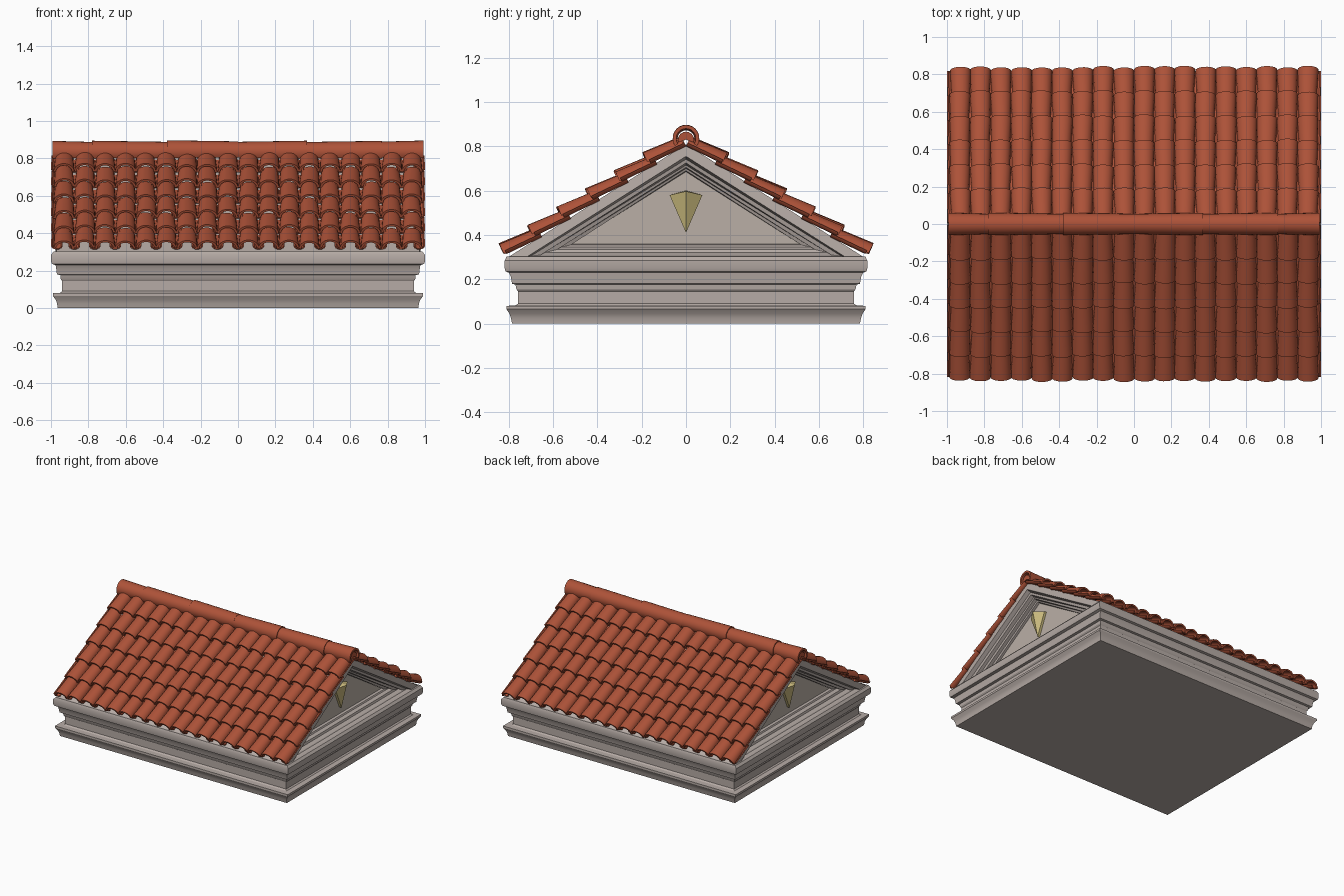
import bpy, bmesh, math, random
from mathutils import Vector

random.seed(4)
if "Cube" in bpy.data.objects:
    bpy.data.objects.remove(bpy.data.objects["Cube"], do_unlink=True)


def material(name, rgb):
    m = bpy.data.materials.new(name)
    m.use_nodes = True
    m.diffuse_color = (*rgb, 1)
    m.node_tree.nodes["Principled BSDF"].inputs["Base Color"].default_value = (*rgb, 1)
    return m


STONE = material("pale stone", (0.47, 0.41, 0.38))
PLASTER = material("warm plaster", (0.49, 0.43, 0.38))
CLAY = material("terracotta", (0.42, 0.085, 0.04))
GOLD = material("dull gold", (0.6, 0.5, 0.21))


def finish(bm, name, mat, angle=35):
    bmesh.ops.recalc_face_normals(bm, faces=bm.faces)
    me = bpy.data.meshes.new(name)
    bm.to_mesh(me)
    bm.free()
    me.materials.append(mat)
    ob = bpy.data.objects.new(name, me)
    bpy.context.collection.objects.link(ob)
    bpy.ops.object.select_all(action='DESELECT')
    ob.select_set(True)
    bpy.context.view_layer.objects.active = ob
    bpy.ops.object.shade_smooth_by_angle(angle=math.radians(angle))
    return ob


def loft(bm, loops):
    """Skin between rings of points; returns the vertex rings."""
    rings = [[bm.verts.new(p) for p in ring] for ring in loops]
    for a, b in zip(rings, rings[1:]):
        n = len(a)
        for i in range(n):
            j = (i + 1) % n
            bm.faces.new((a[i], a[j], b[j], b[i]))
    return rings


def add_shell(bm, p0, p1, r0, r1, a0, a1, thick, squash=1.0, seg=9):
    """Curved tile between two points, with a thick wall and tapered radius."""
    p0, p1 = Vector(p0), Vector(p1)
    d = (p1 - p0).normalized()
    side = d.cross(Vector((0, 0, 1))).normalized()
    up = side.cross(d)
    angles = [math.radians(a0 + (a1 - a0) * i / seg) for i in range(seg + 1)]

    def section(p, r):
        def arc(radius, order):
            return [p + side * radius * math.cos(a) + up * radius * squash * math.sin(a)
                    for a in order]
        return arc(r, angles) + arc(r - thick, angles[::-1])

    rings = loft(bm, [section(p0, r0), section(p1, r1)])
    n = 2 * (seg + 1)
    for ring in rings:
        for i in range(seg):
            bm.faces.new((ring[i], ring[i + 1], ring[n - 2 - i], ring[n - 1 - i]))


# Moulded entablature: half sizes and height of each ring
profile = [(0.965, 0.785, 0), (0.967, 0.79, 0.025), (0.975, 0.797, 0.045),
           (0.99, 0.81, 0.065), (0.99, 0.81, 0.08), (0.95, 0.77, 0.082),
           (0.94, 0.758, 0.09), (0.94, 0.758, 0.145), (0.948, 0.765, 0.155),
           (0.95, 0.77, 0.176), (0.968, 0.785, 0.18), (0.972, 0.79, 0.21),
           (0.975, 0.8, 0.23), (0.995, 0.815, 0.236), (1.0, 0.818, 0.25),
           (1.0, 0.818, 0.285), (0.985, 0.81, 0.302)]
bm = bmesh.new()
rings = loft(bm, [[(-x, -y, z), (x, -y, z), (x, y, z), (-x, y, z)] for x, y, z in profile])
bm.faces.new(rings[0])
bm.faces.new(rings[-1])
finish(bm, "entablature", STONE, 30)

# Gable body with stepped raking cornice: half width, base, apex, depth
steps = [(0.81, 0.295, 0.81, 0.97), (0.72, 0.3, 0.755, 0.975), (0.70, 0.305, 0.742, 0.945),
         (0.655, 0.31, 0.725, 0.94), (0.64, 0.32, 0.715, 0.915), (0.58, 0.335, 0.705, 0.91),
         (0.565, 0.345, 0.7, 0.885), (0.52, 0.355, 0.69, 0.88), (0.515, 0.36, 0.685, 0.86)]


def triangle(s, w, base, apex, x):
    return [(s * x, -w, base), (s * x, w, base), (s * x, 0, apex)]


bm = bmesh.new()
loft(bm, [triangle(-1, *t) for t in reversed(steps)] + [triangle(1, *t) for t in steps])
finish(bm, "pediment_cornice", STONE, 20)

for s, end in ((1, "left"), (-1, "right")):
    # Recessed gable wall
    bm = bmesh.new()
    bm.faces.new([bm.verts.new(p) for p in triangle(s, 0.52, 0.355, 0.69, 0.862)])
    finish(bm, end + "_gable_wall", PLASTER)

    # Faceted wedge ornament with a projecting centre ridge
    bm = bmesh.new()
    x = 0.86
    top_l, top_r = (bm.verts.new((s * (x + 0.02), y, 0.58)) for y in (-0.074, 0.074))
    back_l, back_r = (bm.verts.new((s * x, y, 0.58)) for y in (-0.074, 0.074))
    back_top = bm.verts.new((s * x, 0, 0.6))
    ridge = bm.verts.new((s * (x + 0.065), 0, 0.597))
    tip = bm.verts.new((s * (x + 0.02), 0, 0.41))
    back_tip = bm.verts.new((s * x, 0, 0.41))
    for f in ((top_l, ridge, tip), (ridge, top_r, tip), (top_l, back_l, back_top, ridge),
              (ridge, back_top, back_r, top_r), (top_l, tip, back_tip, back_l),
              (top_r, back_r, back_tip, tip), (back_l, back_tip, back_r, back_top)):
        bm.faces.new(f)
    finish(bm, end + "_gable_ornament", GOLD, 10)

# Overlapping barrel tiles and the channel tiles between them
COLS, ROWS, PITCH = 18, 6, 0.1094
RUN, RISE, LENGTH, TILT = 0.13, 0.082, 0.165, 0.46


def jitter(amount):
    return random.uniform(-amount, amount)


for s, face in ((-1, "front"), (1, "back")):
    covers, channels = bmesh.new(), bmesh.new()
    for row in range(ROWS):
        y, z = 0.822 - row * RUN, 0.318 + row * RISE
        for col in range(COLS + 1):
            # Channel tile, kept inside the gable ends
            x = max(-0.968, min(0.968, (col - COLS / 2) * PITCH))
            add_shell(channels, (x, s * (y - 0.005), z + 0.012),
                      (x, s * (y - LENGTH), z + 0.012 + LENGTH * TILT),
                      0.031, 0.03, 180, 360, 0.008, 0.6, 5)
            if col == COLS:
                continue
            # Barrel tile, slightly uneven
            x = (col - (COLS - 1) / 2) * PITCH + jitter(0.002)
            yy, zz = y + jitter(0.005), z + jitter(0.004)
            add_shell(covers, (x, s * yy, zz),
                      (x + jitter(0.004), s * (yy - LENGTH), zz + LENGTH * TILT),
                      0.056, 0.048, 0, 180, 0.013, 0.85)
    finish(covers, face + "_barrel_tiles", CLAY, 40)
    finish(channels, face + "_channel_tiles", CLAY, 40)

# Ridge caps, each tucked under the next
bm = bmesh.new()
joints = [-0.993, -0.78, -0.38, 0, 0.37, 0.77, 0.993]
for i, (a, b) in enumerate(zip(joints, joints[1:])):
    wide, narrow = (0.06, 0.054) if i < 3 else (0.054, 0.06)
    z = 0.836 + jitter(0.002)
    add_shell(bm, (a, 0, z), (b, 0, z), wide, narrow, -35, 215, 0.016, 1.0, 16)
finish(bm, "ridge_caps", CLAY, 40)

# Bedding roll under the ridge caps
bm = bmesh.new()
add_shell(bm, (-0.985, 0, 0.83), (0.985, 0, 0.83), 0.036, 0.036, -20, 200, 0.034, 1.0, 10)
finish(bm, "ridge_bedding", CLAY, 40)
